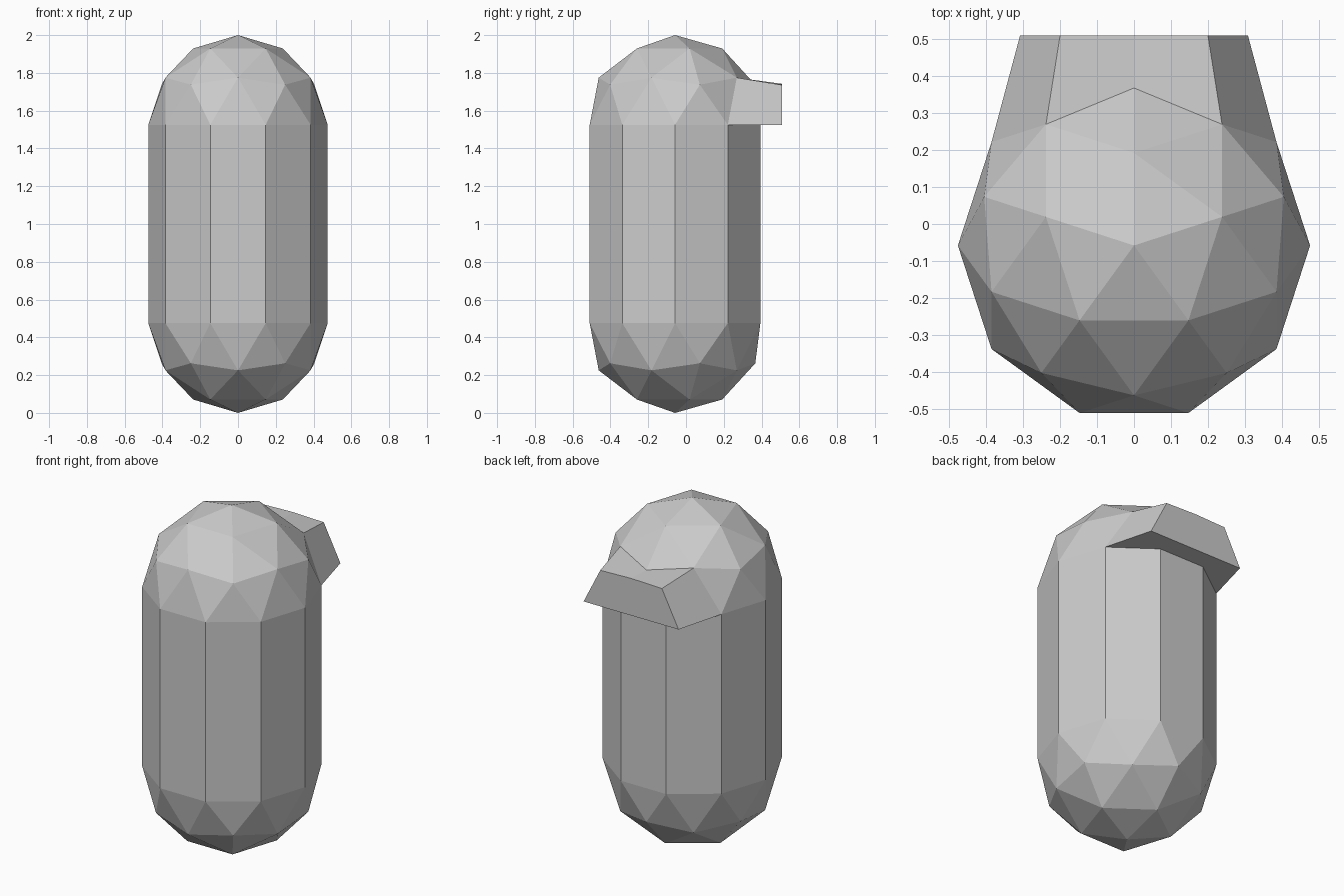
import bpy, bmesh, math
from mathutils import Matrix

if "Cube" in bpy.data.objects:
    bpy.data.objects.remove(bpy.data.objects["Cube"])

R = 0.475          # capsule radius
CY = -0.058        # capsule axis position in y
Z_TOP = 1.525      # height of the upper cap's rim
BRIM_Y = 0.508     # outer plane of the brim

bm = bmesh.new()

# Upper dome: half a low-poly sphere with one ring corner facing +y
bmesh.ops.create_icosphere(bm, subdivisions=2, radius=R)
corner = next(v.co for v in bm.verts if abs(v.co.z - R / math.sqrt(5)) < 1e-3)
turn = math.pi / 2 - math.atan2(corner.y, corner.x)
bmesh.ops.rotate(bm, verts=bm.verts, matrix=Matrix.Rotation(turn, 3, 'Z'))
bmesh.ops.delete(bm, geom=[v for v in bm.verts if v.co.z < -1e-3], context='VERTS')
bmesh.ops.translate(bm, verts=bm.verts, vec=(0, CY, Z_TOP))

# Lower dome: mirrored copy, then straight walls between the two rims
dup = bmesh.ops.duplicate(bm, geom=bm.verts[:] + bm.edges[:] + bm.faces[:])
low = [g for g in dup["geom"] if isinstance(g, bmesh.types.BMVert)]
for v in low:
    v.co.z = 2 - v.co.z
bmesh.ops.bridge_loops(bm, edges=[e for e in bm.edges if e.is_boundary])

# Brim: pull the +y dome faces outward onto a flat plane, tapering slightly
patch = [f for f in bm.faces
         if all(v.co.y > 0.2 and v.co.z > Z_TOP - 0.01 for v in f.verts)]
ext = bmesh.ops.extrude_face_region(bm, geom=patch)
for v in (g for g in ext["geom"] if isinstance(g, bmesh.types.BMVert)):
    upper = v.co.z > Z_TOP + 0.1
    v.co.x *= 0.84 if upper else 0.80
    v.co.y = BRIM_Y
    if upper:
        v.co.z = 1.742 if abs(v.co.x) < 0.01 else 1.736
bmesh.ops.delete(bm, geom=[f for f in patch if f.is_valid], context='FACES_ONLY')

bmesh.ops.recalc_face_normals(bm, faces=bm.faces)
mesh = bpy.data.meshes.new("capsule_body_with_brim")
bm.to_mesh(mesh)
bm.free()
body = bpy.data.objects.new("capsule_body_with_brim", mesh)
bpy.context.collection.objects.link(body)
